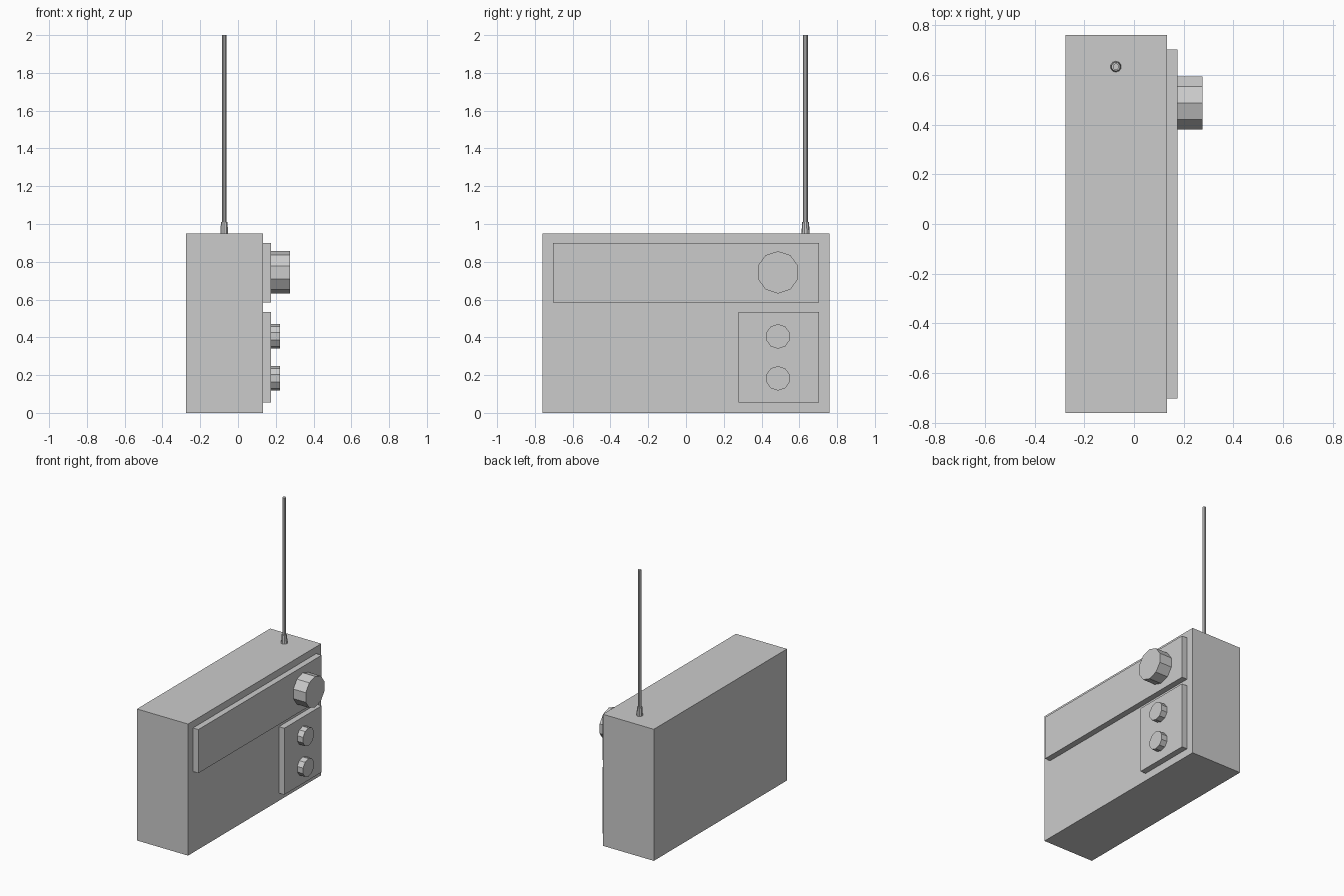
import bpy
import bmesh
from math import radians
from mathutils import Matrix, Vector

if "Cube" in bpy.data.objects:
    bpy.data.objects.remove(bpy.data.objects["Cube"])


def finish(name, bm):
    bmesh.ops.recalc_face_normals(bm, faces=bm.faces[:])
    mesh = bpy.data.meshes.new(name)
    bm.to_mesh(mesh)
    bm.free()
    obj = bpy.data.objects.new(name, mesh)
    bpy.context.collection.objects.link(obj)
    return obj


def box(name, lo, hi):
    lo, hi = Vector(lo), Vector(hi)
    bm = bmesh.new()
    bmesh.ops.create_cube(bm, size=1, matrix=Matrix.Translation((lo + hi) / 2)
                          @ Matrix.Diagonal((*(hi - lo), 1)))
    return finish(name, bm)


def prism(name, base, r1, r2, length, axis='Z', sides=10):
    """Flat-faced cylinder or cone growing from base along +axis."""
    turn = Matrix.Rotation(radians(90), 4, 'Y') if axis == 'X' else Matrix()
    bm = bmesh.new()
    bmesh.ops.create_cone(bm, cap_ends=True, segments=sides, radius1=r1, radius2=r2, depth=length)
    # put a corner at the top of each dial
    spin = 0
    if axis == 'X':
        top = max(bm.verts, key=lambda v: -v.co.x)
        spin = Vector((-1, 0)).angle_signed(top.co.xy)
    bmesh.ops.transform(bm, verts=bm.verts[:], matrix=Matrix.Translation(base) @ turn
                        @ Matrix.Translation((0, 0, length / 2)) @ Matrix.Rotation(spin, 4, 'Z'))
    return finish(name, bm)


# Case
FRONT, PANEL = 0.133, 0.176
box("case", (-0.275, -0.76, 0), (FRONT, 0.76, 0.95))

# Raised panels on the +x face
box("tuning_panel", (FRONT, -0.703, 0.585), (PANEL, 0.703, 0.90))
box("control_panel", (FRONT, 0.277, 0.055), (PANEL, 0.703, 0.535))

# Dials
prism("tuning_dial", (PANEL, 0.487, 0.744), 0.112, 0.112, 0.275 - PANEL, 'X')
for name, z in (("volume_knob", 0.405), ("tone_knob", 0.183)):
    prism(name, (PANEL, 0.487, z), 0.065, 0.065, 0.222 - PANEL, 'X')

# Antenna
prism("antenna_socket", (-0.073, 0.633, 0.95), 0.022, 0.018, 0.06)
prism("antenna_rod", (-0.073, 0.633, 1.01), 0.013, 0.013, 0.99)
